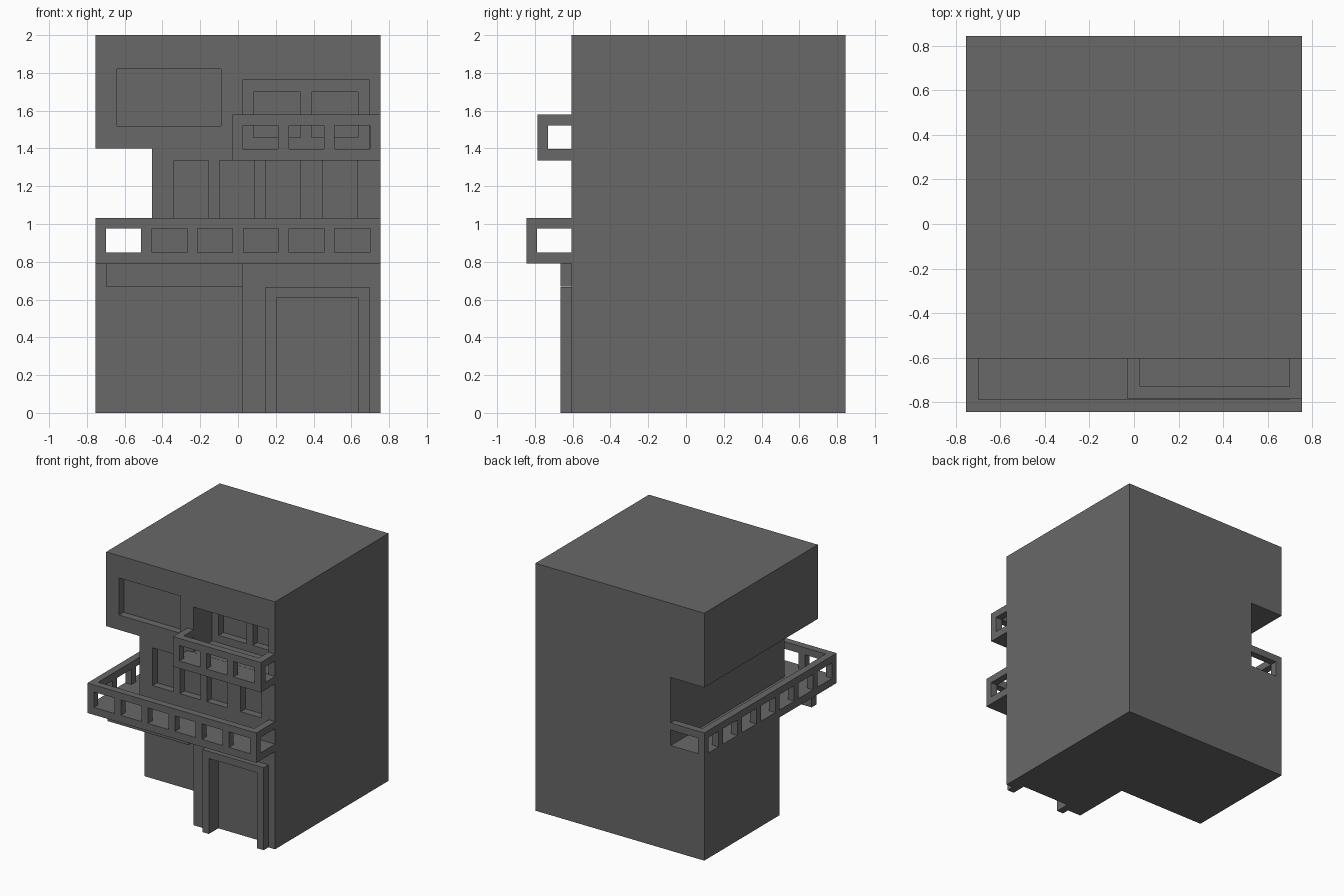
import bpy

if "Cube" in bpy.data.objects:
    bpy.data.objects.remove(bpy.data.objects["Cube"])

grey = bpy.data.materials.new("dark_grey")
grey.diffuse_color = (0.14, 0.14, 0.14, 1)
grey.use_nodes = True
grey.node_tree.nodes["Principled BSDF"].inputs["Base Color"].default_value = grey.diffuse_color

X, F, B, W = 0.755, -0.605, 0.845, 0.057   # half width, facade, back, rail thickness
PITCH, OPEN = 0.242, 0.185                 # railing opening spacing and width


def boxes(name, spans):
    """One object made of axis-aligned boxes (x0, x1, y0, y1, z0, z1)."""
    verts, faces = [], []
    for x0, x1, y0, y1, z0, z1 in spans:
        n = len(verts)
        verts += [(x, y, z) for z in (z0, z1)
                  for x, y in ((x0, y0), (x1, y0), (x1, y1), (x0, y1))]
        faces += [[n + i for i in f] for f in
                  ((3, 2, 1, 0), (4, 5, 6, 7), (0, 1, 5, 4),
                   (1, 2, 6, 5), (2, 3, 7, 6), (3, 0, 4, 7))]
    mesh = bpy.data.meshes.new(name)
    mesh.from_pydata(verts, [], faces)
    mesh.materials.append(grey)
    ob = bpy.data.objects.new(name, mesh)
    bpy.context.collection.objects.link(ob)
    return ob


def cut(target, *span):
    """Subtract a box from the target and discard the cutter."""
    cutter = boxes("cutter", [span])
    mod = target.modifiers.new("cut", 'BOOLEAN')
    mod.operation, mod.solver, mod.object = 'DIFFERENCE', 'EXACT', cutter
    bpy.context.view_layer.objects.active = target
    bpy.ops.object.modifier_apply(modifier=mod.name)
    bpy.data.objects.remove(cutter)


# Main block with side terrace and ground-floor porch carved out
body = boxes("building_body", [(-X, X, F, B, 0, 2)])
cut(body, -1, -0.455, -1, 1, 0.85, 1.4)
cut(body, -1, 0.025, -1, -0.115, -1, 0.79)

# Door recess
cut(body, 0.205, 0.635, -1, -0.545, -1, 0.61)
# Middle-floor windows
for x in (-0.34, -0.097, 0.146, 0.448):
    cut(body, x, x + OPEN, -1, F + 0.06, 1.03, 1.336)
# Wide top-floor window
cut(body, -0.64, -0.09, -1, F + 0.06, 1.52, 1.82)
# Loggia behind the upper balcony, with its two windows
cut(body, 0.025, 0.695, -1, -0.365, 1.398, 1.763)
for x in (0.083, 0.388):
    cut(body, x, x + 0.247, -0.5, -0.305, 1.458, 1.70)


def balcony(name, x0, y0, z, left_end):
    """Slab, posts and top rail around the front; left rail runs to left_end."""
    lo, hi, top = z + 0.06, z + 0.185, z + 0.242
    x1, y1 = X, y0 + W
    parts = [(x0, x1, y0, F, z, lo),             # slab
             (x0, x1, y0, y1, hi, top),          # front top rail
             (x1 - W, x1, y1, F, hi, top),       # right top rail
             (x0, x0 + W, y1, left_end, hi, top)]  # left top rail
    x = x0
    while x < x1 - W / 2:                        # front posts
        parts.append((x, min(x + W, x1), y0, y1, lo, hi))
        x += PITCH
    parts[-1] = (x1 - W, x1, y0, y1, lo, hi)     # right corner post
    y = y0 + PITCH
    while y < left_end - W:                      # left side posts
        parts.append((x0, x0 + W, y, y + W, lo, hi))
        y += PITCH
    return boxes(name, parts)


balcony("lower_balcony", -X, -0.845, 0.79, B)
balcony("upper_balcony", -0.03, -0.787, 1.337, F)

# Rear end of the side terrace railing
boxes("terrace_back_rail", [(-X + W, -0.455, B - W, B, 0.975, 1.032),
                            (-X, -X + W, B - W, B, 0.85, 0.975)])

# Door frame and fascia beam under the balcony
boxes("door_frame", [(0.146, 0.205, -0.665, F, 0, 0.61),
                     (0.635, 0.695, -0.665, F, 0, 0.61),
                     (0.146, 0.695, -0.665, F, 0.61, 0.667)])
boxes("porch_beam", [(-0.7, 0.025, -0.665, F, 0.67, 0.79)])
